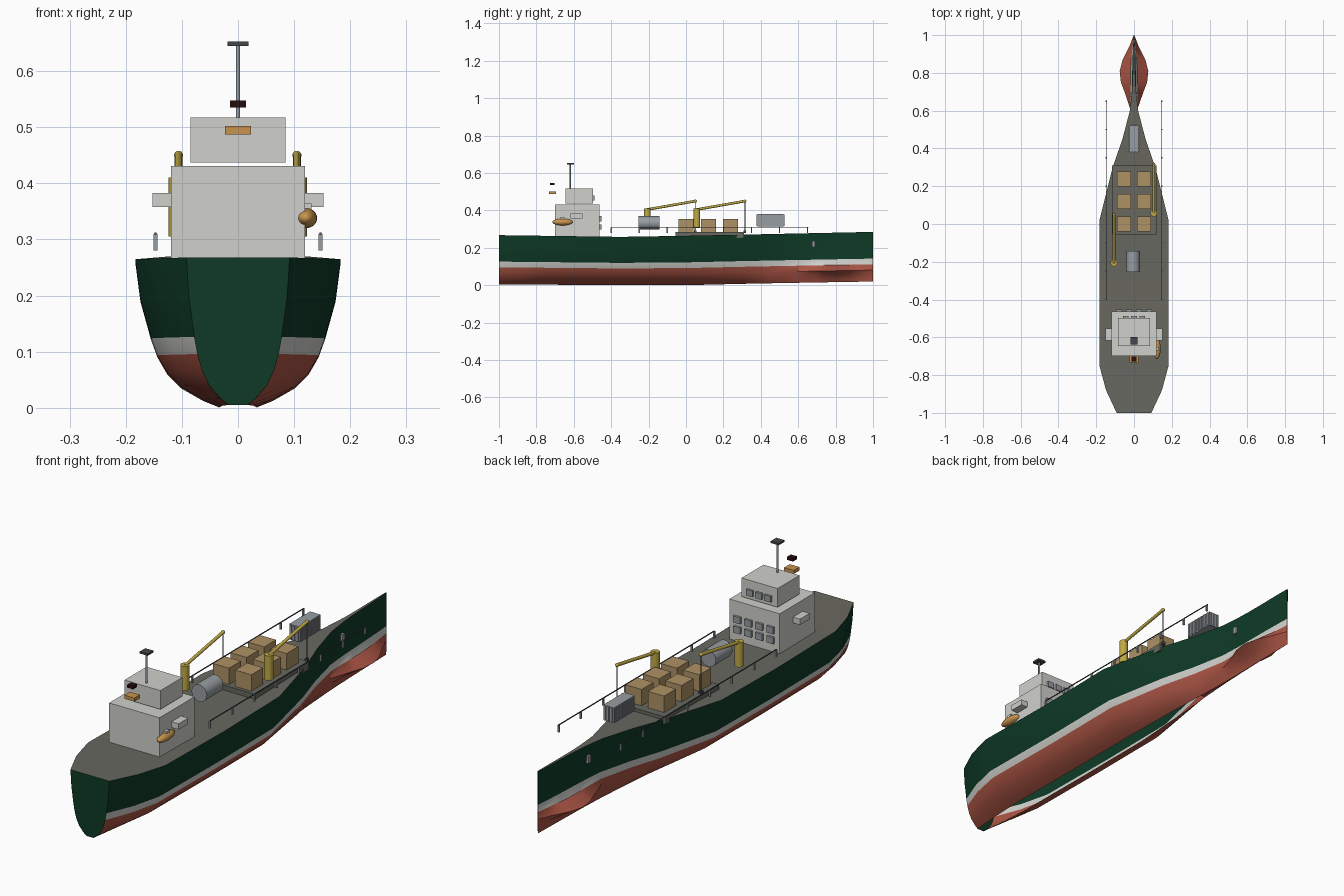
import bpy, bmesh, math
from mathutils import Vector

if "Cube" in bpy.data.objects:
    bpy.data.objects.remove(bpy.data.objects["Cube"])


def material(name, hexcode):
    m = bpy.data.materials.new(name)
    rgb = [int(hexcode[i:i + 2], 16) / 255 for i in (0, 2, 4)]
    m.diffuse_color = [c / 12.92 if c < 0.04 else ((c + 0.055) / 1.055) ** 2.4 for c in rgb] + [1]
    m.use_nodes = True
    m.node_tree.nodes["Principled BSDF"].inputs["Base Color"].default_value = m.diffuse_color
    return m


GREEN = material("hull_green", "0E3A26")
RED = material("bottom_red", "AA5444")
WHITE = material("paint_white", "D0D1CC")
DECK = material("deck_grey", "686860")
YELLOW = material("crane_yellow", "BFA945")
TAN = material("crate_tan", "AE9266")
ORANGE = material("boat_orange", "C8944E")
STEEL = material("steel_grey", "979DA3")
DARK = material("rail_dark_grey", "45464A")
MAROON = material("lamp_maroon", "2A0C0C")


def finish(name, bm, *mats):
    me = bpy.data.meshes.new(name)
    bm.to_mesh(me)
    bm.free()
    for m in mats:
        me.materials.append(m)
    ob = bpy.data.objects.new(name, me)
    bpy.context.collection.objects.link(ob)
    return ob


def smooth(ob, angle=35):
    bpy.ops.object.select_all(action='DESELECT')
    bpy.context.view_layer.objects.active = ob
    ob.select_set(True)
    bpy.ops.object.shade_smooth_by_angle(angle=math.radians(angle))


def box(name, x, y, z, mat):
    """Box from (min, max) ranges on each axis."""
    bm = bmesh.new()
    bmesh.ops.create_cube(bm, size=1)
    for v in bm.verts:
        v.co = [(r[0] + r[1]) / 2 + c * (r[1] - r[0]) for c, r in zip(v.co, (x, y, z))]
    return finish(name, bm, mat)


def rod(name, a, b, r, mat, sides=16):
    """Cylinder between two points."""
    a, b = Vector(a), Vector(b)
    bm = bmesh.new()
    bmesh.ops.create_cone(bm, cap_ends=True, segments=sides, radius1=r, radius2=r, depth=(b - a).length)
    rot = (b - a).to_track_quat('Z', 'Y')
    for v in bm.verts:
        v.co = rot @ v.co + (a + b) / 2
    ob = finish(name, bm, mat)
    smooth(ob)
    return ob


def ball(name, centre, scale, mat):
    bm = bmesh.new()
    bmesh.ops.create_uvsphere(bm, u_segments=20, v_segments=12, radius=1)
    for v in bm.verts:
        v.co = [c + p * s for c, p, s in zip(centre, v.co, scale)]
    ob = finish(name, bm, mat)
    smooth(ob, 60)
    return ob


# Hull: one cross-section scaled by the deck outline, plus a bulb at the bow
ROWS = (0, .046, .135, .23, .346, .462, .73, 1)
SHAPE = (.18, .34, .56, .69, .785, .845, .95, 1)
BULB = (0, .1, .3, 1, .2, .06, 0, 0)
OUTLINE = ((-1, .092), (-.88, .148), (-.75, .183), (-.35, .183), (.02, .183), (.3, .113), (.45, .061),
           (.6, .022), (.7, .011), (.75, .008), (.81, .006), (.87, .005), (.94, .004), (1, .002))


def section(y, half, s):
    keel = .02 * max(0, y) ** .8 + .007 * max(0, -y - .3)
    deck = .258 + .021 * max(0, y + .3) + .014 * max(0, -y - .3)
    bulge = .072 * max(0, math.sin(math.pi * (y - .6) / .4)) ** 1.5 if .6 < y < 1 else 0
    return [(s * (half * k + bulge * b), y, keel + t * (deck - keel))
            for t, k, b in zip(ROWS, SHAPE, BULB)]


def band(j):
    return 1 if j < 4 else 2 if j == 4 else 0


bm = bmesh.new()
L, R = [[[bm.verts.new(p) for p in section(y, h, s)] for y, h in OUTLINE] for s in (-1, 1)]
last = len(OUTLINE) - 1
for i in range(last):
    for j in range(len(ROWS) - 1):
        for g, step in ((R, 1), (L, -1)):
            q = [g[i][j], g[i + 1][j], g[i + 1][j + 1], g[i][j + 1]]
            bm.faces.new(q[::step]).material_index = band(j)
    # Deck
    bm.faces.new((L[i][-1], R[i][-1], R[i + 1][-1], L[i + 1][-1])).material_index = 3
    # Narrow bow keel is closed; the broad bottom is left open
    if i >= 6:
        bm.faces.new((R[i][0], L[i][0], L[i + 1][0], R[i + 1][0])).material_index = 1
# Transom and stem plates close the ends
for j in range(len(ROWS) - 1):
    bm.faces.new((L[0][j], R[0][j], R[0][j + 1], L[0][j + 1]))
    bm.faces.new((R[-1][j], L[-1][j], L[-1][j + 1], R[-1][j + 1])).material_index = band(j)
smooth(finish("hull", bm, GREEN, RED, WHITE, DECK), 30)

# Deck house and bridge
box("deck_house", (-.119, .119), (-.70, -.463), (.255, .431), WHITE)
box("bridge", (-.085, .085), (-.645, -.497), (.437, .517), WHITE)
for s in (-1, 1):
    x = sorted((s * .115, s * .152))
    box("bridge_wing", x, (-.618, -.553), (.358, .383), WHITE)
for z in (.312, .355):
    for x in (-.079, -.026, .026, .079):
        box("house_window", (x - .016, x + .016), (-.464, -.453), (z - .014, z + .014), STEEL)
for x in (-.043, 0, .043):
    box("bridge_window", (x - .015, x + .015), (-.498, -.488), (.453, .479), STEEL)

# Lifeboat on its bracket
ball("lifeboat", (.121, -.66, .338), (.02, .055, .018), ORANGE)
box("lifeboat_bracket", (.117, .131), (-.67, -.65), (.352, .364), WHITE)

# Mast and stern lamps
rod("mast", (0, -.618, .517), (0, -.618, .648), .004, STEEL)
box("mast_plate", (-.019, .019), (-.637, -.599), (.645, .653), DARK)
box("orange_lamp", (-.023, .023), (-.733, -.695), (.487, .502), ORANGE)
box("maroon_lamp", (-.014, .014), (-.728, -.702), (.535, .548), MAROON)

# Railings
for s in (-1, 1):
    x = s * .147
    rod("rail", (x, -.4, .31), (x, .655, .31), .0025, DARK, 8)
    for i in range(8):
        y = -.4 + i * .15
        box("rail_post", (x - .0035, x + .0035), (y - .0035, y + .0035), (.28, .31), STEEL)
    # Anchor
    xa = sorted((s * .008, s * .022))
    box("anchor", xa, (.673, .69), (.205, .236), STEEL)

# Cargo platform and crates
box("cargo_platform", (-.117, .119), (-.055, .31), (.252, .285), DECK)
for x in (-.053, .053):
    for y in (0, .12, .238):
        box("crate", (x - .038, x + .038), (y - .04, y + .04), (.285, .355), TAN)

# Cranes
for x, y in ((.105, .058), (-.106, -.207)):
    tip = (x, y + .257, .45)
    rod("crane_post", (x, y, .305), (x, y, .41), .018, YELLOW, 20)
    rod("crane_boom", (x, y, .405), tip, .007, YELLOW, 12)
    ball("boom_tip", tip, (.008, .008, .008), YELLOW)
    rod("crane_cable", tip, (x, y + .257, .29), .002, DARK, 8)
    box("crane_hook", (x - .006, x + .006), (y + .25, y + .264), (.28, .294), DARK)

# Tank lying along the deck
rod("tank", (-.005, -.255, .333), (-.005, -.143, .333), .036, STEEL, 24)

# Ribbed container on the foredeck
box("container", (-.025, .025), (.382, .522), (.315, .38), STEEL)
for i in range(7):
    y = .392 + i * .02
    box("container_rib", (-.029, .029), (y - .004, y + .004), (.317, .378), STEEL)
for x in (-.015, 0, .015):
    box("container_end_rib", (x - .003, x + .003), (.378, .526), (.317, .378), STEEL)
